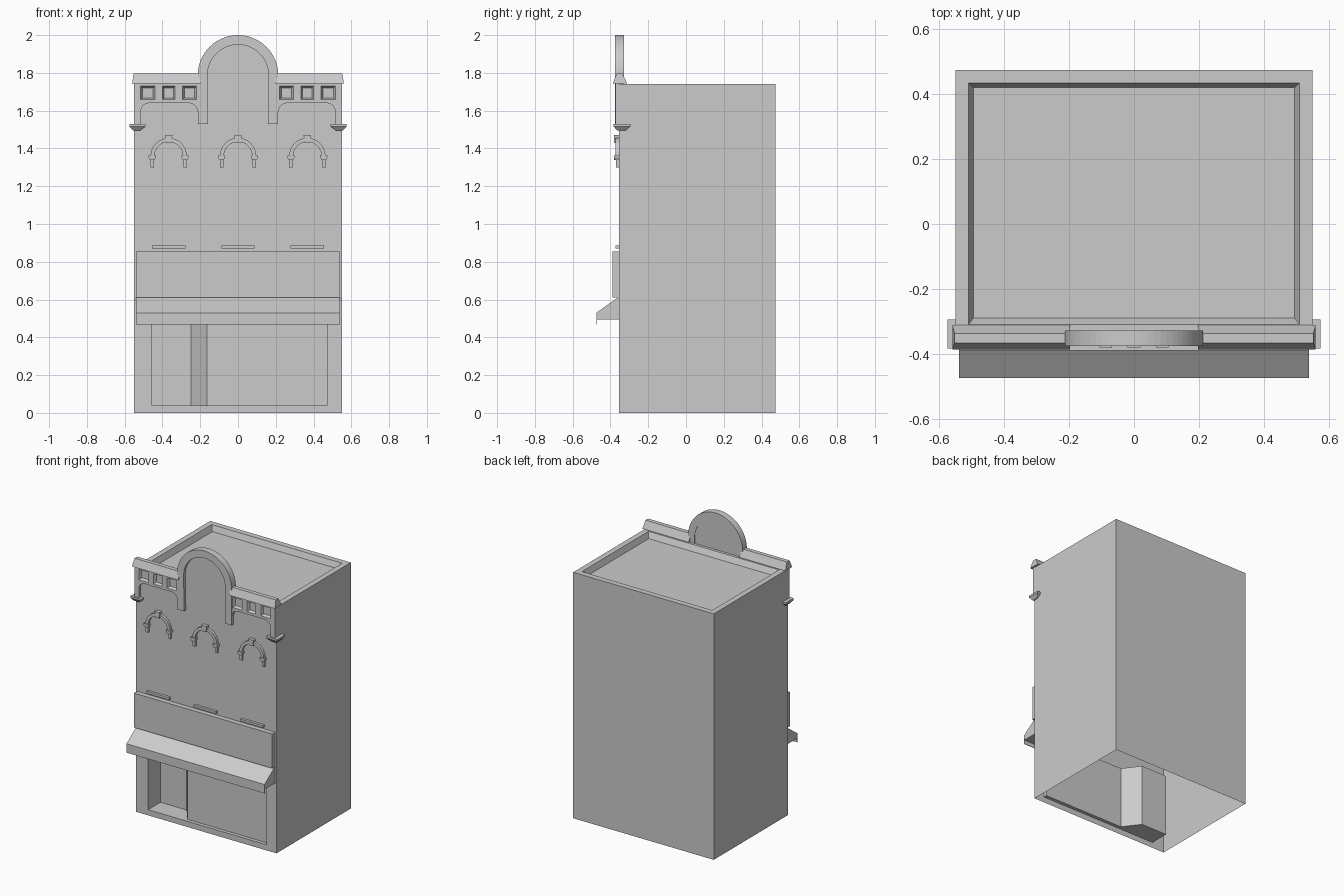
import bpy, bmesh
from math import sin, cos, pi, radians
from mathutils import Vector

if "Cube" in bpy.data.objects:
    bpy.data.objects.remove(bpy.data.objects["Cube"])

stone = bpy.data.materials.new("plain_grey")
stone.use_nodes = True
GREY = (0.6, 0.6, 0.6, 1)
stone.diffuse_color = GREY
stone.node_tree.nodes["Principled BSDF"].inputs["Base Color"].default_value = GREY

WALL = -0.355   # front wall plane
BACK = 0.475
SIDE = 0.55
ROOF = 1.74


def finish(name, bm):
    bmesh.ops.remove_doubles(bm, verts=bm.verts, dist=1e-5)
    bmesh.ops.recalc_face_normals(bm, faces=bm.faces)
    mesh = bpy.data.meshes.new(name)
    bm.to_mesh(mesh)
    bm.free()
    mesh.materials.append(stone)
    obj = bpy.data.objects.new(name, mesh)
    bpy.context.collection.objects.link(obj)
    return obj


def face(bm, points):
    return bm.faces.new([bm.verts.new(p) for p in points])


def fill(bm, loops, place):
    """Fill an outline, with any further loops as holes."""
    edges = []
    for loop in loops:
        vs = [bm.verts.new(place(u, v)) for u, v in loop]
        edges += [bm.edges.new((a, b)) for a, b in zip(vs, vs[1:] + vs[:1])]
    out = bmesh.ops.triangle_fill(bm, edges=edges, use_beauty=True)
    return [g for g in out["geom"] if isinstance(g, bmesh.types.BMFace)]


def prism(name, loops, a, b, axis="Y"):
    """Extrude outlines from a to b along an axis."""
    bm = bmesh.new()
    if axis == "Y":
        faces, move = fill(bm, loops, lambda u, v: (u, a, v)), Vector((0, b - a, 0))
    else:
        faces, move = fill(bm, loops, lambda u, v: (a, u, v)), Vector((b - a, 0, 0))
    out = bmesh.ops.extrude_face_region(bm, geom=faces)
    bmesh.ops.translate(bm, vec=move,
                        verts=[g for g in out["geom"] if isinstance(g, bmesh.types.BMVert)])
    return finish(name, bm)


def rect(x0, x1, z0, z1):
    return [(x0, z0), (x1, z0), (x1, z1), (x0, z1)]


def box(name, x0, x1, y0, y1, z0, z1):
    return prism(name, [rect(x0, x1, z0, z1)], y0, y1)


def arc(cx, cz, r, start, end, n):
    angles = [radians(start + (end - start) * i / n) for i in range(n + 1)]
    return [(cx + r * cos(t), cz + r * sin(t)) for t in angles]


def ring(bm, low, high, z0, z1):
    """Sloping quads joining two plan loops."""
    n = len(low)
    for i in range(n):
        j = (i + 1) % n
        face(bm, [(*low[i], z0), (*low[j], z0), (*high[j], z1), (*high[i], z1)])


# Building shell: open below, with the shop recess cut in the front
bm = bmesh.new()
hole = rect(-0.455, 0.47, 0.04, 0.48)
fill(bm, [rect(-SIDE, SIDE, 0, ROOF), hole], lambda u, v: (u, WALL, v))
plan = [(-SIDE, WALL), (-SIDE, BACK), (SIDE, BACK), (SIDE, WALL)]
for p, q in zip(plan, plan[1:]):
    face(bm, [(*p, 0), (*q, 0), (*q, ROOF), (*p, ROOF)])

# Roof rim sloping down to the sunken roof
rim = [(-0.51, -0.31), (-0.51, 0.435), (0.51, 0.435), (0.51, -0.31)]
deck = [(-0.495, -0.29), (-0.495, 0.42), (0.495, 0.42), (0.495, -0.29)]
ring(bm, plan, rim, ROOF, ROOF)
ring(bm, rim, deck, ROOF, ROOF - 0.04)
face(bm, [(*p, ROOF - 0.04) for p in deck])
finish("building_shell", bm)

# Shop recess: deep doorway, slanted wall, shallow window
bm = bmesh.new()
path = [(-0.455, WALL), (-0.455, -0.217), (-0.25, -0.217),
        (-0.165, -0.33), (0.47, -0.33), (0.47, WALL)]
for p, q in zip(path, path[1:]):
    face(bm, [(*p, 0.04), (*q, 0.04), (*q, 0.48), (*p, 0.48)])
for z in (0.04, 0.48):
    face(bm, [(*p, z) for p in path])
finish("shop_recess", bm)

# Sign board and awning with hanging valance
box("sign_board", -0.54, 0.54, -0.39, WALL, 0.612, 0.855)
prism("awning", [[(WALL, 0.615), (-0.475, 0.53), (-0.475, 0.495), (WALL, 0.495)]],
      -0.54, 0.54, "X")
box("awning_valance", -0.54, 0.54, -0.475, -0.472, 0.467, 0.5)

# Upper windows: sill, arch, legs, capitals and keystone
for i, cx in enumerate((-0.367, 0, 0.367), 1):
    box(f"sill_{i}", cx - 0.088, cx + 0.088, -0.373, WALL, 0.869, 0.885)
    outline = arc(cx, 1.36, 0.096, 0, 180, 16) + arc(cx, 1.36, 0.075, 180, 0, 16)
    prism(f"window_arch_{i}", [outline], -0.373, WALL)
    key = [(cx - 0.015, 1.43), (cx + 0.015, 1.43), (cx + 0.02, 1.472), (cx - 0.02, 1.472)]
    prism(f"keystone_{i}", [key], -0.38, WALL)
    for s in (-1, 1):
        lx = cx + s * 0.087
        box(f"arch_leg_{i}", lx - 0.009, lx + 0.009, -0.37, WALL, 1.3, 1.345)
        cap = [(lx - 0.012, 1.34), (lx + 0.012, 1.34), (lx + 0.019, 1.352),
               (lx + 0.019, 1.363), (lx - 0.019, 1.363), (lx - 0.019, 1.352)]
        prism(f"arch_capital_{i}", [cap], -0.38, WALL)

# Central gable: round back panel and raised arch with long legs
MID = 1.787
prism("gable_panel", [[(0.2, 1.7)] + arc(0, MID, 0.205, 0, 180, 32) + [(-0.2, 1.7)]],
      WALL - 0.001, -0.33)
outline = ([(0.213, 1.53)] + arc(0, MID, 0.213, 0, 180, 32) + [(-0.213, 1.53), (-0.16, 1.53)]
           + arc(0, MID, 0.162, 180, 0, 32) + [(0.16, 1.53)])
prism("gable_arch", [outline], -0.376, -0.328)

for s, side in ((1, "left"), (-1, "right")):
    # Frieze with curved underside and three square openings
    panels = [(0.22, 0.293), (0.333, 0.4), (0.44, 0.515)]
    frieze = ([(0.205, 1.75), (SIDE, 1.75), (SIDE, 1.525), (0.515, 1.525)]
              + arc(0.47, 1.595, 0.045, 0, 90, 6) + arc(0.26, 1.595, 0.045, 90, 180, 6)
              + [(0.205, 1.595)])
    holes = [rect(a, b, 1.658, 1.73) for a, b in panels]
    prism(f"{side}_frieze", [[(s * u, v) for u, v in loop] for loop in [frieze] + holes],
          -0.373, WALL)

    # Sloping frames inside the openings
    bm = bmesh.new()
    for a, b in panels:
        outer = rect(a, b, 1.658, 1.73)
        inner = rect(a + 0.009, b - 0.009, 1.667, 1.721)
        for i in range(4):
            j = (i + 1) % 4
            face(bm, [(s * outer[i][0], -0.373, outer[i][1]), (s * outer[j][0], -0.373, outer[j][1]),
                      (s * inner[j][0], WALL, inner[j][1]), (s * inner[i][0], WALL, inner[i][1])])
    finish(f"{side}_frieze_frames", bm)

    # Cornice with a bevelled top
    cornice = [(-0.387, 1.745), (-0.367, 1.797), (-0.337, 1.797), (-0.312, 1.745)]
    obj = prism(f"{side}_cornice", [cornice], s * 0.198, s * 0.56, "X")
    for v in obj.data.vertices:
        if abs(v.co.x) > 0.5 and v.co.z > 1.77:
            v.co.x = s * 0.553

    # Corner corbel, tapering downwards
    bm = bmesh.new()
    top = [(s * 0.49, -0.383), (s * 0.575, -0.383), (s * 0.575, -0.295), (s * 0.49, -0.295)]
    low = [(s * 0.518, -0.365), (s * 0.556, -0.365), (s * 0.556, -0.32), (s * 0.518, -0.32)]
    ring(bm, low, top, 1.495, 1.517)
    ring(bm, top, top, 1.517, 1.53)
    face(bm, [(*p, 1.53) for p in top])
    face(bm, [(*p, 1.495) for p in low])
    finish(f"{side}_corbel", bm)
